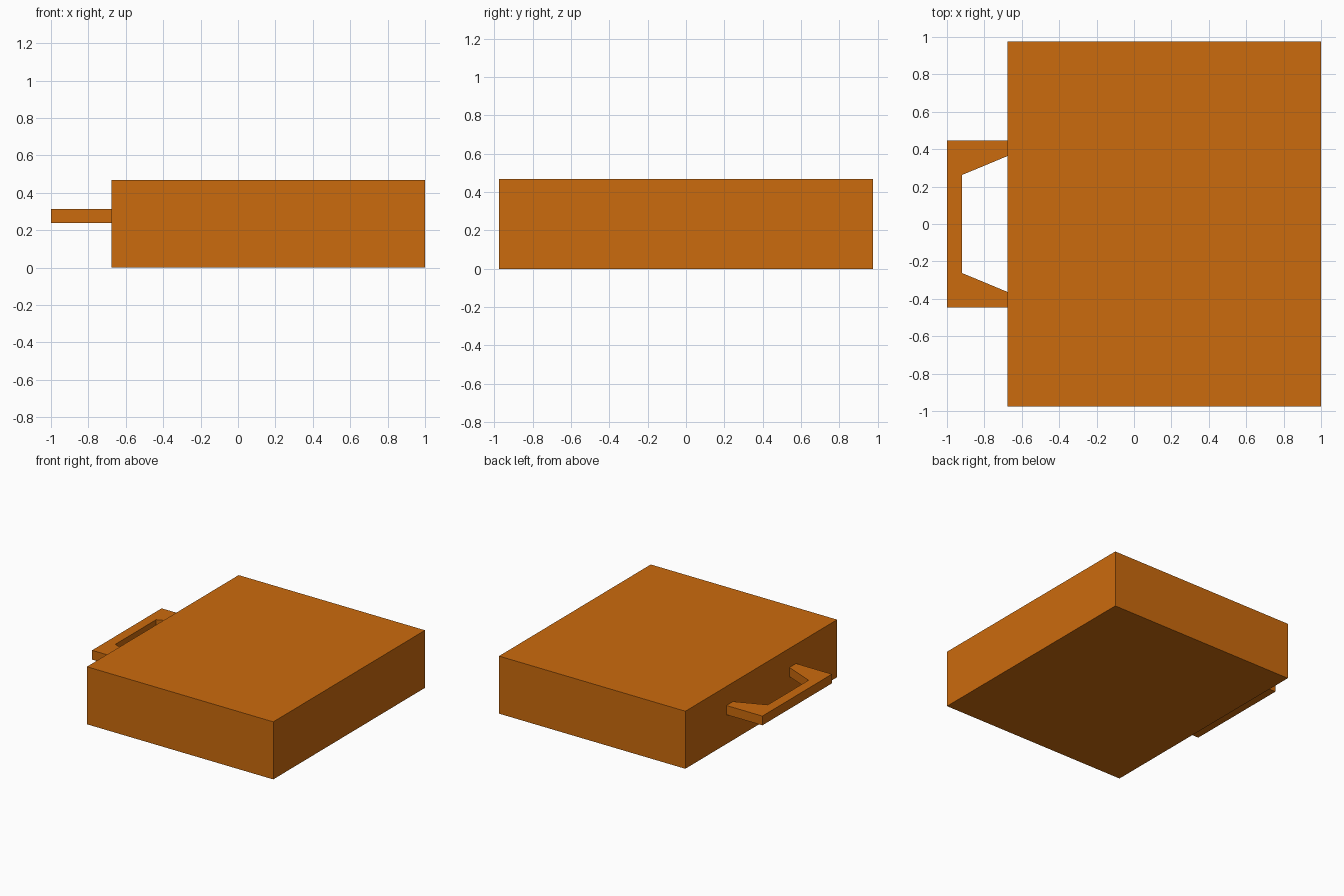
import bpy, bmesh

if "Cube" in bpy.data.objects:
    bpy.data.objects.remove(bpy.data.objects["Cube"])

orange = bpy.data.materials.new("burnt_orange")
orange.diffuse_color = (0.60, 0.145, 0.004, 1)
orange.use_nodes = True
orange.node_tree.nodes["Principled BSDF"].inputs["Base Color"].default_value = orange.diffuse_color


def prism(name, outline, z0, z1):
    """Extrude an xy outline from z0 up to z1."""
    bm = bmesh.new()
    face = bm.faces.new([bm.verts.new((x, y, z0)) for x, y in outline])
    ext = bmesh.ops.extrude_face_region(bm, geom=[face])
    top = [v for v in ext["geom"] if isinstance(v, bmesh.types.BMVert)]
    bmesh.ops.translate(bm, verts=top, vec=(0, 0, z1 - z0))
    bmesh.ops.recalc_face_normals(bm, faces=bm.faces)
    mesh = bpy.data.meshes.new(name)
    bm.to_mesh(mesh)
    bm.free()
    mesh.materials.append(orange)
    obj = bpy.data.objects.new(name, mesh)
    bpy.context.collection.objects.link(obj)
    return obj


# Solid drawer block
FRONT = -0.677
prism("drawer_body", [(FRONT, -0.975), (1, -0.975), (1, 0.975), (FRONT, 0.975)], 0, 0.468)

# Pull handle: half outline mirrored across y = 0
half = [(FRONT, 0.363), (-0.92, 0.262)]
outer = [(-1, 0.447), (FRONT, 0.447)]
flip = lambda pts: [(x, -y) for x, y in reversed(pts)]
prism("handle", half + flip(half) + flip(outer) + outer, 0.238, 0.313)
